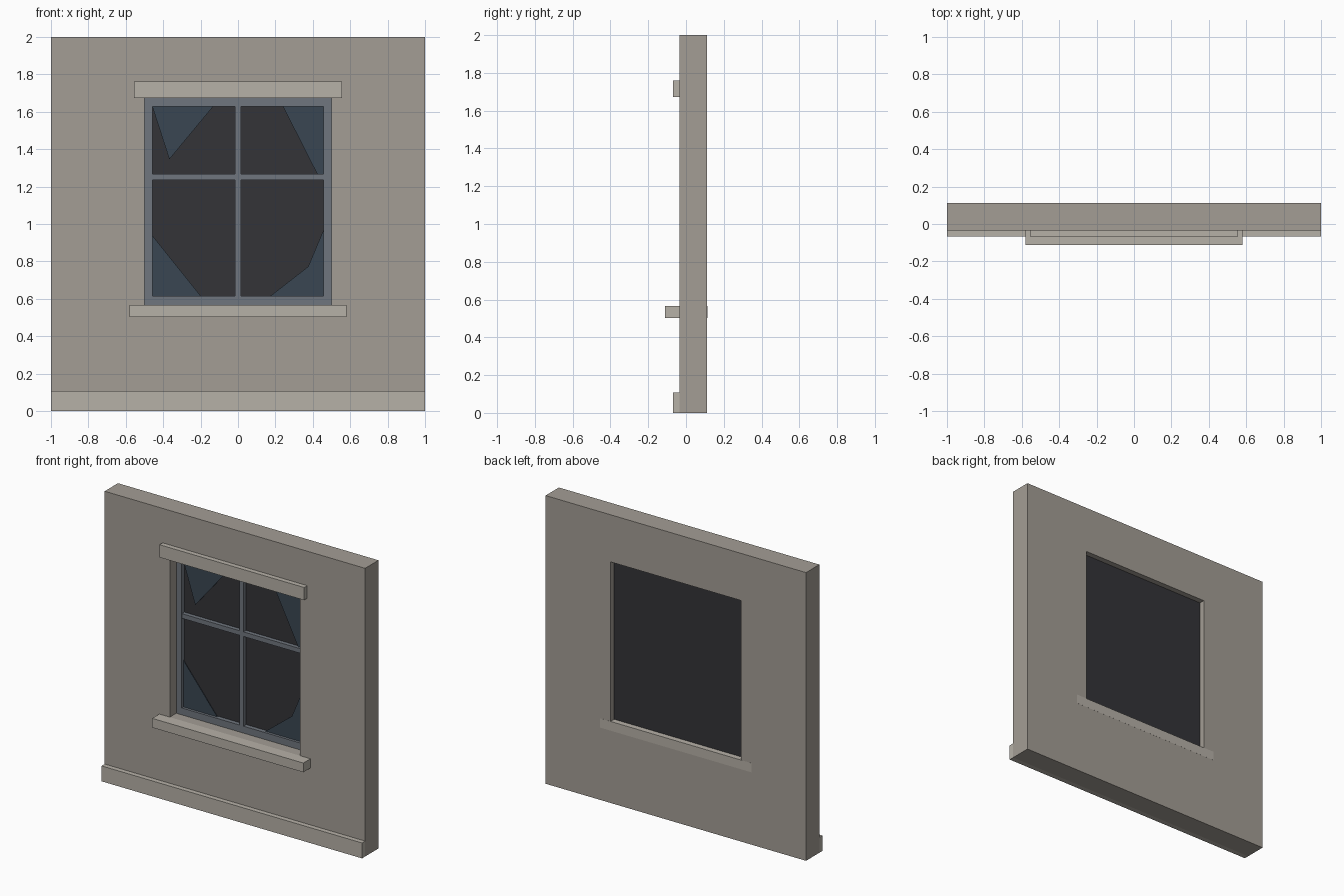
import bpy, bmesh

if "Cube" in bpy.data.objects:
    bpy.data.objects.remove(bpy.data.objects["Cube"])


def material(name, rgb):
    m = bpy.data.materials.new(name)
    m.diffuse_color = (*rgb, 1)
    m.use_nodes = True
    m.node_tree.nodes["Principled BSDF"].inputs["Base Color"].default_value = m.diffuse_color
    return m


STONE = material("wall_stone", (0.37, 0.34, 0.30))
TRIM = material("pale_trim", (0.47, 0.44, 0.39))
PAINT = material("frame_paint", (0.16, 0.18, 0.21))
DARK = material("dark_interior", (0.033, 0.033, 0.039))
GLASS = material("glass", (0.042, 0.062, 0.085))


def finish(name, bm, mat):
    bmesh.ops.recalc_face_normals(bm, faces=bm.faces)
    me = bpy.data.meshes.new(name)
    bm.to_mesh(me)
    bm.free()
    me.materials.append(mat)
    ob = bpy.data.objects.new(name, me)
    bpy.context.collection.objects.link(ob)
    return ob


def prism(name, pts, y0, y1, mat):
    """Extrude an (x, z) outline from y0 to y1."""
    bm = bmesh.new()
    a = [bm.verts.new((x, y0, z)) for x, z in pts]
    b = [bm.verts.new((x, y1, z)) for x, z in pts]
    bm.faces.new(a)
    bm.faces.new(b)
    for i in range(len(pts)):
        j = (i + 1) % len(pts)
        bm.faces.new((a[i], a[j], b[j], b[i]))
    return finish(name, bm, mat)


def rect(hw, z0, z1):
    return [(-hw, z0), (hw, z0), (hw, z1), (-hw, z1)]


def ring(name, outer, inner, y0, y1, mat):
    """Rectangular slab with a rectangular opening."""
    bm = bmesh.new()
    loops = [[bm.verts.new((x, y, z)) for x, z in pts]
             for pts, y in ((outer, y0), (inner, y0), (inner, y1), (outer, y1))]
    for k in range(4):
        p, q = loops[k], loops[(k + 1) % 4]
        for i in range(4):
            j = (i + 1) % 4
            bm.faces.new((p[i], p[j], q[j], q[i]))
    return finish(name, bm, mat)


FRONT, BACK = -0.034, 0.112
Z0, Z1 = 0.566, 1.673          # window opening
G0, G1 = 0.614, 1.627          # glazed area
F0, F1 = 0.037, 0.067          # frame depth

# Wall with opening and stone trim
ring("wall", rect(1, 0, 2), rect(0.5, Z0, Z1), FRONT, BACK, STONE)
prism("plinth", rect(1, 0, 0.107), -0.068, FRONT, TRIM)
prism("lintel", rect(0.555, Z1, 1.761), -0.068, FRONT, TRIM)
prism("sill", rect(0.58, 0.502, Z0), -0.112, BACK + 0.0005, TRIM)

# Window frame and glazing bars
ring("window_frame", rect(0.5, Z0, Z1), rect(0.458, G0, G1), F0, F1, PAINT)
prism("mullion", rect(0.016, G0, G1), F0, F1, PAINT)
prism("transom", rect(0.458, 1.236, 1.268), F0 + 0.001, F1 - 0.001, PAINT)

# Dark backing behind the broken panes
prism("dark_backing", rect(0.5, Z0, Z1), F1, 0.073, DARK)

# Glass shards left in the corners of each pane
shards = {
    "shard_upper_left": [(-0.458, G1), (-0.134, G1), (-0.367, 1.346)],
    "shard_upper_right": [(0.241, G1), (0.458, G1), (0.458, 1.268), (0.423, 1.268)],
    "shard_lower_left": [(-0.458, 0.938), (-0.458, G0), (-0.198, G0)],
    "shard_lower_right": [(0.458, 0.97), (0.375, 0.772), (0.172, G0), (0.458, G0)],
}
for name, pts in shards.items():
    prism(name, pts, 0.055, 0.059, GLASS)
